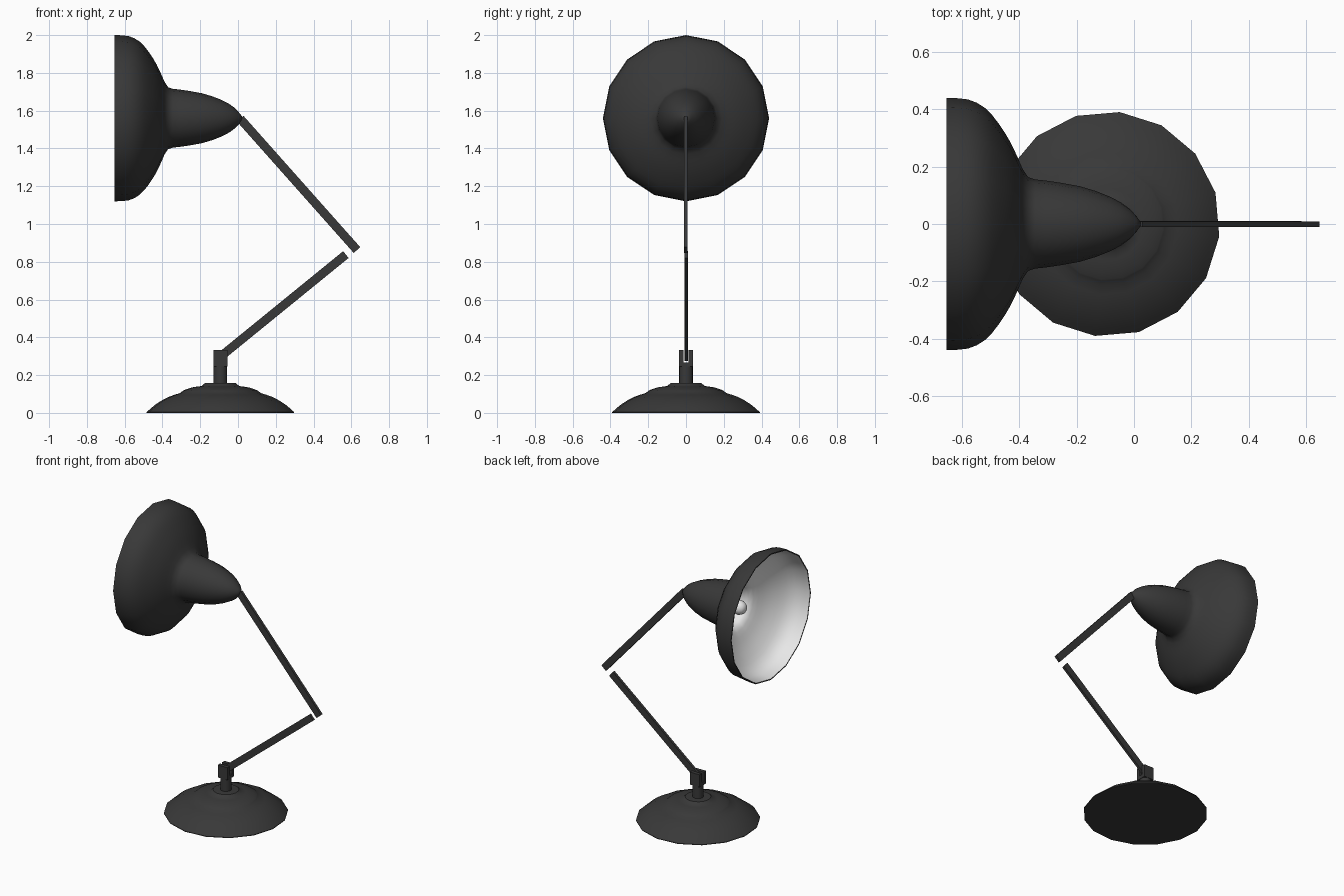
import bpy, bmesh, math
from mathutils import Vector, Matrix

if "Cube" in bpy.data.objects:
    bpy.data.objects.remove(bpy.data.objects["Cube"])


def material(name, r, g, b):
    m = bpy.data.materials.new(name)
    m.diffuse_color = (r, g, b, 1)
    m.use_nodes = True
    m.node_tree.nodes["Principled BSDF"].inputs["Base Color"].default_value = m.diffuse_color
    return m


BLACK = material("black_metal", 0.04, 0.04, 0.04)
WHITE = material("white_enamel", 0.8, 0.8, 0.8)


def finish(name, bm, mats, smooth=None, flip=True):
    if flip:
        bmesh.ops.recalc_face_normals(bm, faces=bm.faces)
    me = bpy.data.meshes.new(name)
    bm.to_mesh(me)
    bm.free()
    for m in mats:
        me.materials.append(m)
    ob = bpy.data.objects.new(name, me)
    bpy.context.collection.objects.link(ob)
    if smooth:
        bpy.ops.object.select_all(action='DESELECT')
        ob.select_set(True)
        bpy.context.view_layer.objects.active = ob
        bpy.ops.object.shade_smooth_by_angle(angle=math.radians(smooth))
    return ob


def curve(pts, n=3):
    """Smooth Catmull-Rom line through profile points (radius, height)."""
    p = [Vector(q) for q in pts]
    p = [2 * p[0] - p[1]] + p + [2 * p[-1] - p[-2]]
    out = []
    for a, b, c, d in zip(p, p[1:], p[2:], p[3:]):
        for i in range(n):
            t = i / n
            out.append(0.5 * (2 * b + (c - a) * t + (2 * a - 5 * b + 4 * c - d) * t * t
                              + (3 * b - a - 3 * c + d) * t ** 3))
    return [(max(v.x, 0), v.y) for v in out] + [tuple(pts[-1])]


def lathe(name, profile, matrix, mats, sides=16, turn=0, smooth=40, white_from=None):
    """Revolve (radius, height) points round local z; zero radius becomes a pole."""
    bm = bmesh.new()
    rings = []
    for r, h in profile:
        if r < 1e-5:
            rings.append([bm.verts.new((0, 0, h))] * sides)
        else:
            angs = [turn + math.tau * i / sides for i in range(sides)]
            rings.append([bm.verts.new((r * math.cos(a), r * math.sin(a), h)) for a in angs])
    for k, (A, B) in enumerate(zip(rings, rings[1:])):
        for i in range(sides):
            j = (i + 1) % sides
            f = bm.faces.new(list(dict.fromkeys((A[i], A[j], B[j], B[i]))))
            if white_from is not None and k >= white_from:
                f.material_index = 1
    bm.transform(matrix)
    return finish(name, bm, mats, smooth)


def bar(name, a, b, width, depth, y=0):
    """Flat strip between two (x, z) points."""
    a, b = Vector((a[0], y, a[1])), Vector((b[0], y, b[1]))
    d = b - a
    bm = bmesh.new()
    bmesh.ops.create_cube(bm, size=1)
    bm.transform(Matrix.Translation((a + b) / 2) @ Matrix.Rotation(-math.atan2(d.z, d.x), 4, 'Y')
                 @ Matrix.Diagonal((d.length, depth, width, 1)))
    return finish(name, bm, [BLACK])


CX = -0.093

# Base: stepped dome with a flat underside
base = [(0, 0), (0.393, 0)] + curve([(0.393, 0.004), (0.345, 0.045), (0.28, 0.083), (0.215, 0.105)], 2)
base += [(0.2, 0.117)] + curve([(0.195, 0.12), (0.15, 0.135), (0.1, 0.142)], 2)
base += [(0.082, 0.158), (0, 0.16)]
lathe("base", base, Matrix.Translation((CX, 0, 0)), [BLACK], turn=math.radians(16.2))

# Post
lathe("post", [(0, 0.15), (0.036, 0.15), (0.036, 0.247), (0, 0.247)],
      Matrix.Translation((CX, 0, 0)), [BLACK])

# Forked bracket: U section extruded along x
bm = bmesh.new()
u = [(-0.037, 0.245), (0.037, 0.245), (0.037, 0.332), (0.012, 0.332),
     (0.012, 0.268), (-0.012, 0.268), (-0.012, 0.332), (-0.037, 0.332)]
face = bm.faces.new([bm.verts.new((CX - 0.037, y, z)) for y, z in u])
ext = bmesh.ops.extrude_face_region(bm, geom=[face])
bmesh.ops.translate(bm, vec=(0.074, 0, 0),
                    verts=[v for v in ext["geom"] if isinstance(v, bmesh.types.BMVert)])
finish("fork_bracket", bm, [BLACK])

# Arms
bar("lower_arm", (-0.1, 0.292), (0.571, 0.838), 0.046, 0.018, 0.001)
bar("upper_arm", (0.012, 1.557), (0.63, 0.862), 0.046, 0.018, -0.001)

# Shade: black outside, white inside, revolved about the x axis
TO_X = Matrix.Translation((0, 0, 1.56)) @ Matrix.Rotation(math.pi / 2, 4, 'Y')
outer = curve([(0, 0.028), (0.052, -0.014), (0.096, -0.085), (0.132, -0.19), (0.152, -0.31),
               (0.164, -0.37), (0.225, -0.403), (0.283, -0.43), (0.35, -0.472),
               (0.405, -0.52), (0.435, -0.58), (0.44, -0.655)], 2)
T = 0.012
inner = [(max(r - T, 0), min(h - T * 0.6, 0.01)) for r, h in reversed(outer[1:])]
inner[0] = (0.44 - T * 0.6, -0.655)
lathe("shade", outer + inner + [(0, -0.01)], TO_X, [BLACK, WHITE], white_from=len(outer))

# Bulb
bulb = curve([(0, -0.46), (0.03, -0.45), (0.048, -0.415), (0.04, -0.37), (0.025, -0.32)], 2)
lathe("bulb", bulb + [(0.025, -0.12), (0, -0.12)], TO_X, [WHITE])
